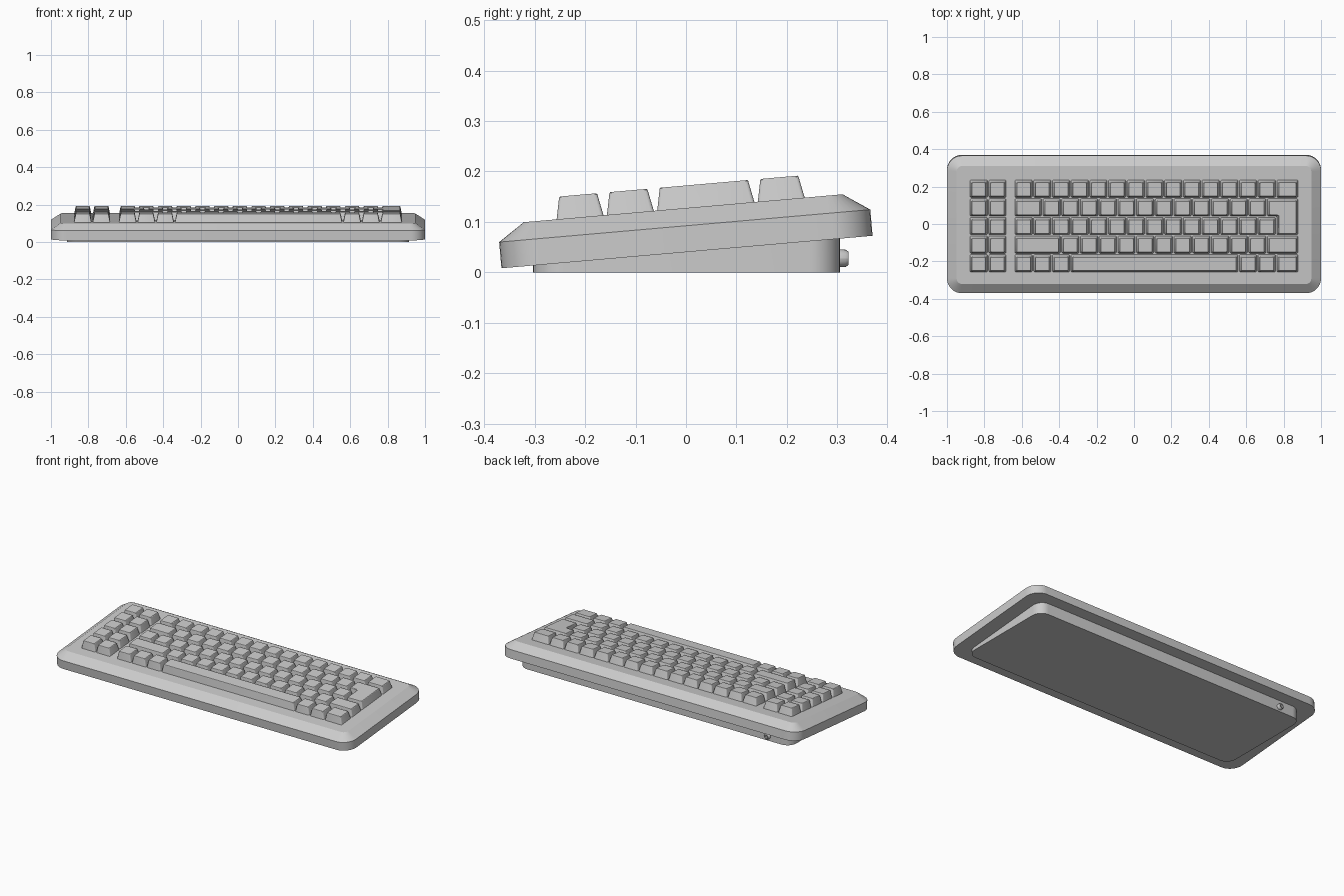
import bpy, math
from mathutils import Matrix, Vector

cube = bpy.data.objects.get("Cube")
if cube:
    bpy.data.objects.remove(cube, do_unlink=True)

GREY = (0.6, 0.6, 0.6, 1)
grey = bpy.data.materials.new("plain grey plastic")
grey.use_nodes = True
grey.diffuse_color = GREY
grey.node_tree.nodes["Principled BSDF"].inputs["Base Color"].default_value = GREY

TILT = math.radians(5)
CASE_FRAME = Matrix.Translation((0, 0.002, 0.0405)) @ Matrix.Rotation(TILT, 4, 'X')


def rect(x0, x1, y0, y1):
    return [(x0, y0), (x1, y0), (x1, y1), (x0, y1)]


def outline(corners, inset, radius, segs):
    """Counter-clockwise outline, moved inwards and with rounded corners."""
    pts = [Vector(c) for c in corners]
    n = len(pts)
    result = []
    for i, p in enumerate(pts):
        a = (p - pts[i - 1]).normalized()
        b = (pts[(i + 1) % n] - p).normalized()
        corner = p + inset * (Vector((-a.y, a.x)) + Vector((-b.y, b.x)))
        centre = corner + (b - a) * radius
        for k in range(segs + 1):
            t = math.pi / 2 * k / segs
            result.append(centre + radius * (a * math.sin(t) - b * math.cos(t)))
    return result


def loft(name, corners, levels, segs, frame=Matrix(), top_slope=0.0):
    """Closed solid through levels of (inset, radius, height)."""
    verts, faces = [], []
    for i, (inset, radius, z) in enumerate(levels):
        slope = top_slope if i else 0
        verts += [(p.x, p.y, z + slope * p.y) for p in outline(corners, inset, radius, segs)]
    n = len(verts) // len(levels)
    for l in range(len(levels) - 1):
        for i in range(n):
            j = (i + 1) % n
            faces.append((l * n + i, l * n + j, l * n + n + j, l * n + n + i))
    faces.append(tuple(reversed(range(n))))
    faces.append(tuple(range(len(verts) - n, len(verts))))
    mesh = bpy.data.meshes.new(name)
    mesh.from_pydata(verts, [], faces)
    mesh.materials.append(grey)
    for poly in mesh.polygons:
        poly.use_smooth = True
    mesh.set_sharp_from_angle(angle=math.radians(30))
    obj = bpy.data.objects.new(name, mesh)
    obj.matrix_world = frame
    bpy.context.scene.collection.objects.link(obj)
    return obj


# Case: upright wall and sloping shoulder, tilted towards the user
SEAM, DECK, KEY_TOP = 0.052, 0.087, 0.1315
loft("case", rect(-1, 1, -0.369, 0.369),
     [(0, 0.08, 0), (0, 0.08, SEAM), (0.052, 0.03, DECK)], 8, CASE_FRAME)

# Level base block under the tilted case
loft("base_block", rect(-0.915, 0.915, -0.303, 0.305),
     [(0, 0.06, 0), (0, 0.06, 0.06)], 8, top_slope=math.tan(TILT))

# Cable socket on the back: tapered collar with a hollow end
socket_frame = Matrix.Translation((-0.765, 0.3, 0.028)) @ Matrix.Rotation(-math.pi / 2, 4, 'X')
loft("cable_socket", rect(-0.018, 0.018, -0.018, 0.018),
     [(0, 0.018, 0), (0.001, 0.017, 0.016), (0.005, 0.013, 0.022),
      (0.01, 0.008, 0.022), (0.011, 0.007, 0.012)], 5, socket_frame)

# Keys
UNIT, GAP = 0.1, 0.003
FIRST_ROW_Y = -0.255


def key(name, corners):
    loft(name, corners, [(GAP, 0.007, DECK - 0.002), (GAP + 0.009, 0.006, KEY_TOP - 0.002),
                         (GAP + 0.011, 0.005, KEY_TOP)], 3, CASE_FRAME)


def key_row(name, row, x, widths):
    y = FIRST_ROW_Y + row * UNIT
    for i, w in enumerate(widths):
        key(f"{name}_{row + 1}_{i + 1}", rect(x, x + w * UNIT, y, y + UNIT))
        x += w * UNIT


LEFT, MAIN = -0.88, -0.64
main_rows = [
    [1] * 3 + [9, 1, 1, 1.2],
    [2.5] + [1] * 11 + [1.7],
    [1] * 14,
    [1.5] + [1] * 12,
    [1] * 14 + [1.2],
]
for row, widths in enumerate(main_rows):
    key_row("function_key", row, LEFT, [1, 1])
    key_row("main_key", row, MAIN, widths)

# Stepped two-row key at the right end
y0 = FIRST_ROW_Y + 2 * UNIT
y1, y2 = y0 + UNIT, y0 + 2 * UNIT
key("tall_corner_key", [(0.76, y0), (0.88, y0), (0.88, y2), (0.71, y2), (0.71, y1), (0.76, y1)])
